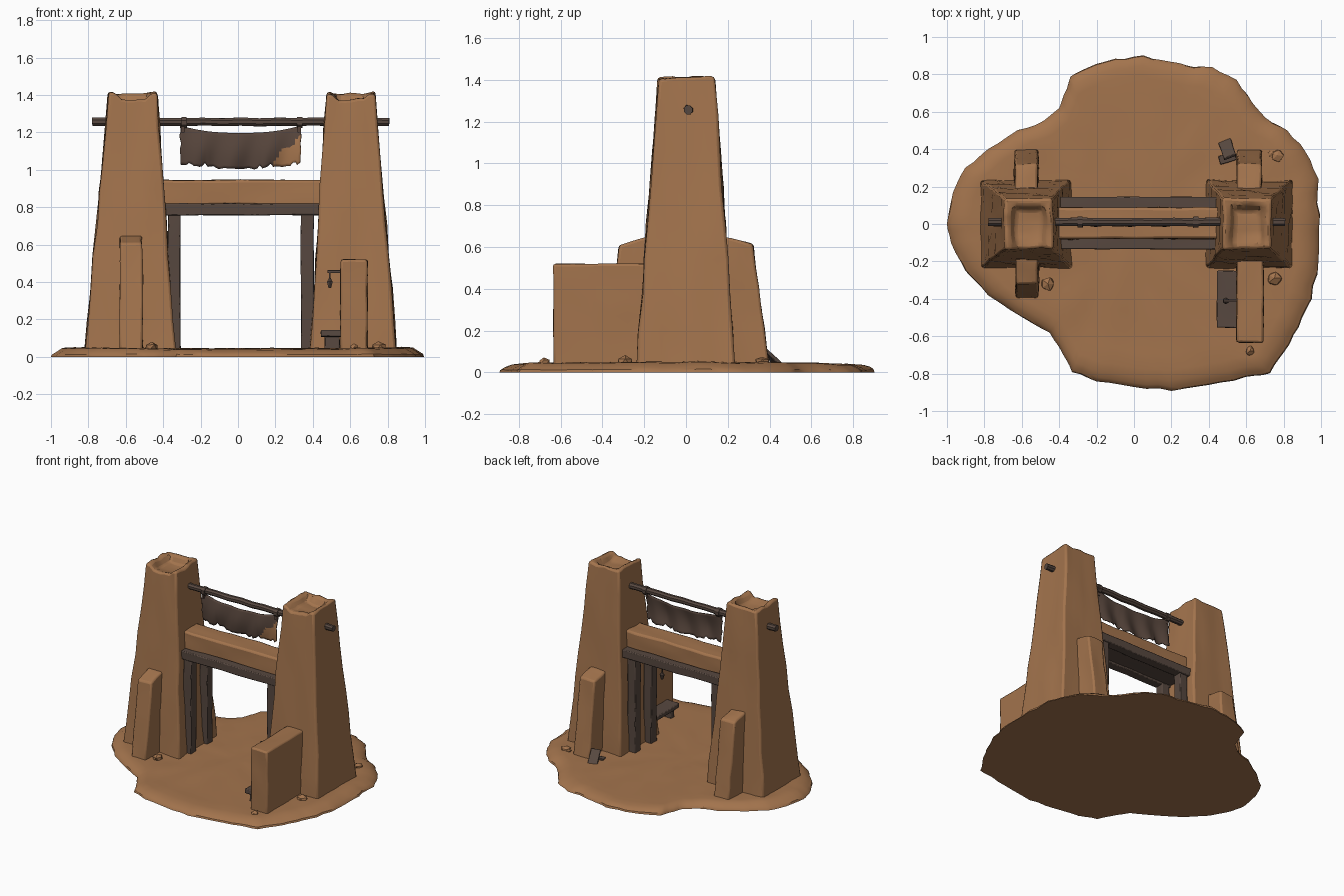
import bpy, bmesh, math, random
from mathutils import Vector, Matrix, noise

if "Cube" in bpy.data.objects:
    bpy.data.objects.remove(bpy.data.objects["Cube"])

random.seed(4)


def material(name, col):
    m = bpy.data.materials.new(name)
    m.diffuse_color = (*col, 1)
    m.use_nodes = True
    m.node_tree.nodes["Principled BSDF"].inputs["Base Color"].default_value = m.diffuse_color
    return m


CLAY = material("sandy_clay", (0.366, 0.174, 0.074))
WOOD = material("dark_wood", (0.095, 0.064, 0.050))
CLOTH = material("dark_cloth", (0.095, 0.060, 0.045))


def finish(name, bm, mats, bevel=0.0, angle=35):
    bmesh.ops.recalc_face_normals(bm, faces=bm.faces)
    me = bpy.data.meshes.new(name)
    bm.to_mesh(me)
    bm.free()
    ob = bpy.data.objects.new(name, me)
    bpy.context.collection.objects.link(ob)
    for m in mats:
        me.materials.append(m)
    if bevel:
        b = ob.modifiers.new("bevel", 'BEVEL')
        b.width, b.segments = bevel, 2
        b.limit_method, b.angle_limit = 'ANGLE', math.radians(40)
    bpy.ops.object.select_all(action='DESELECT')
    ob.select_set(True)
    bpy.context.view_layer.objects.active = ob
    bpy.ops.object.shade_smooth_by_angle(angle=math.radians(angle))
    return ob


def wobble(co, amp, freq=9.0):
    return co + noise.noise_vector(co * freq) * amp


def block(name, z0, base, z1, top, mat=CLAY, cuts=5, amp=0.008, bevel=0.014, shape=None, rot=None):
    """Worn tapered block; base and top are (x0, x1, y0, y1)."""
    bm = bmesh.new()
    bmesh.ops.create_cube(bm, size=2)
    bmesh.ops.subdivide_edges(bm, edges=bm.edges[:], cuts=cuts, use_grid_fill=True)
    for v in bm.verts:
        u, w, t = v.co.x, v.co.y, (v.co.z + 1) / 2
        r = [a + (b - a) * t for a, b in zip(base, top)]
        co = Vector((r[0] + (r[1] - r[0]) * (u + 1) / 2,
                     r[2] + (r[3] - r[2]) * (w + 1) / 2, z0 + (z1 - z0) * t))
        if shape:
            co = shape(co, u, w, t)
        v.co = wobble(co, amp)
    if rot:
        mid = Vector(((base[0] + base[1]) / 2, (base[2] + base[3]) / 2, (z0 + z1) / 2))
        bmesh.ops.rotate(bm, verts=bm.verts, cent=mid, matrix=rot)
    return finish(name, bm, [mat], bevel)


def box(name, x0, x1, y0, y1, z0, z1, mat=WOOD, cuts=4, amp=0.005, bevel=0.006, rot=None):
    r = (x0, x1, y0, y1)
    return block(name, z0, r, z1, r, mat, cuts, amp, bevel, None, rot)


# Ground mound: ragged outline raised in rings
outline = [(-1, 0), (-.97, .17), (-.9, .3), (-.78, .4), (-.62, .5), (-.48, .55), (-.4, .62), (-.36, .72),
           (-.34, .79), (-.25, .84), (-.1, .88), (.05, .9), (.2, .87), (.32, .84), (.42, .84), (.55, .77),
           (.63, .65), (.7, .57), (.82, .5), (.92, .39), (.98, .24), (.99, .05), (.99, -.2), (.95, -.4),
           (.88, -.55), (.8, -.68), (.73, -.8), (.6, -.82), (.4, -.86), (.2, -.89), (0, -.87), (-.2, -.84),
           (-.33, -.79), (-.38, -.7), (-.45, -.58), (-.6, -.5), (-.78, -.38), (-.9, -.25), (-.98, -.1)]
pts = []
for i, p in enumerate(outline):
    a, b = Vector((*p, 0)), Vector((*outline[(i + 1) % len(outline)], 0))
    for t in (0, 1 / 3, 2 / 3):
        q = a.lerp(b, t)
        pts.append(q * (1 + 0.012 * noise.noise(q * 14)))
bm = bmesh.new()
rings = []
for s, z in ((1, 0), (.995, .012), (.975, .024), (.94, .033), (.88, .038), (.78, .038), (.66, .039),
             (.54, .04), (.42, .041), (.3, .042), (.18, .042), (.08, .042)):
    ring = []
    for p in pts:
        c = p * s
        bump = 0.007 * noise.noise(c * 6) + 0.014 * abs(c.x) * (s < .95) if z else 0
        ring.append(bm.verts.new((c.x, c.y, max(0, z + bump))))
    rings.append(ring)
n = len(pts)
for lo, hi in zip(rings, rings[1:]):
    for i in range(n):
        j = (i + 1) % n
        bm.faces.new((lo[i], lo[j], hi[j], hi[i]))
bm.faces.new(rings[-1])
bm.faces.new(rings[0][::-1])
finish("ground_mound", bm, [CLAY])


# Towers with a sunken, broken top
def broken_top(co, u, w, t):
    if t > .99:
        if abs(u) < .55 and abs(w) < .55:
            co.z -= .055
        elif abs(u) < .55 and w < 0:
            co.z -= .035
        co.z += .012 * noise.noise(co * 14)
    return co


block("left_tower", .02, (-.82, -.335, -.237, .237), 1.41, (-.692, -.433, -.132, .138),
      cuts=7, amp=.011, bevel=.016, shape=broken_top)
block("right_tower", .02, (.385, .85, -.237, .237), 1.41, (.474, .733, -.132, .138),
      cuts=7, amp=.011, bevel=.016, shape=broken_top)


# Leaning buttresses, their tops sloping outward
def buttress(name, x0, x1, side):
    def slope(co, u, w, t):
        co.z -= t * max(0, abs(co.y) - .18) * .28
        return co
    ys = sorted((side * .1, side * .4))
    yt = sorted((side * .1, side * .32))
    block(name, .02, (x0, x1, *ys), .648, (x0 + .003, x1 - .003, *yt), shape=slope, bevel=.012)


buttress("left_front_buttress", -.635, -.508, -1)
buttress("left_back_buttress", -.64, -.51, 1)
buttress("right_back_buttress", .55, .685, 1)

# Low wall in front of the right tower
box("front_wall", .548, .692, -.633, -.1, .02, .52, CLAY, 5, .006, .012)

# Lintel: clay beam on timber beams with a plank between
box("clay_lintel", -.45, .48, -.08, .088, .81, .945, CLAY, 7, .008, .014)
box("front_timber_beam", -.42, .47, -.135, -.065, .757, .82, WOOD, 6)
box("back_timber_beam", -.42, .47, .075, .145, .757, .82, WOOD, 6)
box("lintel_plank", -.42, .47, -.07, .08, .772, .815, WOOD, 4, .002, 0)

# Doorway posts
for tag, x0, x1 in (("left", -.375, -.308), ("right", .337, .405)):
    for end, y in (("front", -.095), ("back", .1)):
        box(f"{tag}_{end}_post", x0, x1, y - .034, y + .034, .02, .77, WOOD, 5)


# Banner pole and its ties
def rod(name, x0, x1, y, z, r, amp, steps=16):
    bm = bmesh.new()
    loops = []
    for i in range(steps + 1):
        x = x0 + (x1 - x0) * i / steps
        loops.append([bm.verts.new(wobble(Vector((x, y + r * math.cos(a * math.pi / 4 + .39),
                                                  z + r * math.sin(a * math.pi / 4 + .39))), amp))
                      for a in range(8)])
    for l, m in zip(loops, loops[1:]):
        for a in range(8):
            bm.faces.new((l[a], l[(a + 1) % 8], m[(a + 1) % 8], m[a]))
    bm.faces.new(loops[0])
    bm.faces.new(loops[-1])
    return finish(name, bm, [WOOD])


rod("banner_pole", -.78, .81, .01, 1.256, .023, .006)
for tag, x in (("left", -.288), ("right", .33)):
    rod(f"{tag}_pole_tie", x - .014, x + .014, .01, 1.252, .032, .002, 2)

# Sagging torn banner with a sandy worn corner on the front
bm = bmesh.new()
NX, NZ = 44, 12
grid = []
for i in range(NX + 1):
    u = i / NX
    x = -.308 + .643 * u
    e = abs(2 * u - 1)
    top = 1.197 + .04 * e ** 2.5
    bot = 1.003 + .022 * e + .016 * noise.noise(Vector((u * 17, 3, 0))) + random.choice((0, 0, 0, .016))
    col = []
    for k in range(NZ + 1):
        t = k / NZ
        z = top + (bot - top) * t
        y = .005 + .012 * math.sin(u * 22 + t * 2) * (.3 + .7 * t) - .012 * math.sin(t * 3)
        col.append(bm.verts.new((x + .008 * noise.noise(Vector((1, z * 25, round(u)))) * (e > .95), y, z)))
    grid.append(col)
# Winding order makes every face look toward the front (-y)
for i in range(NX):
    for k in range(NZ):
        f = bm.faces.new((grid[i][k], grid[i][k + 1], grid[i + 1][k + 1], grid[i + 1][k]))
        c = f.calc_center_median()
        edge = 1.03 + (c.x - .17) * .95 + .015 * math.sin(c.x * 60)
        f.material_index = 0 if c.z < edge else 1
me = bpy.data.meshes.new("torn_banner")
bm.to_mesh(me)
bm.free()
banner = bpy.data.objects.new("torn_banner", me)
bpy.context.collection.objects.link(banner)
me.materials.append(CLAY)
me.materials.append(CLOTH)
me.shade_smooth()
sol = banner.modifiers.new("thickness", 'SOLIDIFY')
sol.thickness, sol.offset, sol.material_offset, sol.material_offset_rim = .006, -1, 1, 1
# Short cords from the ties to the banner corners
for tag, x in (("left", -.295), ("right", .328)):
    box(f"{tag}_banner_cord", x - .009, x + .009, -.01, .012, 1.2, 1.25, CLOTH, 1, 0, 0)

# Bench beside the front wall
box("bench_seat", .443, .552, -.555, -.25, .108, .142)
for tag, y in (("front", -.5), ("back", -.3)):
    box(f"bench_{tag}_leg", .463, .543, y - .02, y + .02, .03, .112)

# Hanging lantern on a bracket
box("lantern_bracket", .478, .56, -.418, -.404, .448, .463, WOOD, 1, 0, .002)
box("lantern_hook", .487, .495, -.415, -.407, .405, .45, WOOD, 1, 0, 0)
bm = bmesh.new()
for z, r1, r2, d in ((.412, .017, .005, .02), (.385, .008, .018, .035)):
    bmesh.ops.create_cone(bm, cap_ends=True, segments=6, radius1=r1, radius2=r2, depth=d,
                          matrix=Matrix.Translation((.491, -.411, z)))
finish("lantern", bm, [WOOD])

# Broken boards lying behind the right tower
tilt = Matrix.Rotation(.35, 3, 'Z') @ Matrix.Rotation(-.75, 3, 'X')
box("broken_board", .465, .535, .34, .46, .068, .086, WOOD, 2, .006, .003, tilt)
box("broken_board_base", .455, .545, .33, .375, .035, .06, WOOD, 2, .006, .003, Matrix.Rotation(.3, 3, 'Z'))

# Scattered rocks
for i, (x, y, r) in enumerate(((-.46, -.32, .04), (.75, -.29, .042), (.62, -.68, .028),
                               (.765, .365, .036), (.735, .375, .02))):
    bm = bmesh.new()
    bmesh.ops.create_icosphere(bm, subdivisions=1, radius=r)
    for v in bm.verts:
        v.co = v.co * random.uniform(.8, 1.15)
        v.co.z *= .75
        v.co += Vector((x, y, .05))
    finish(f"rock_{i + 1}", bm, [CLAY], 0, 20)
